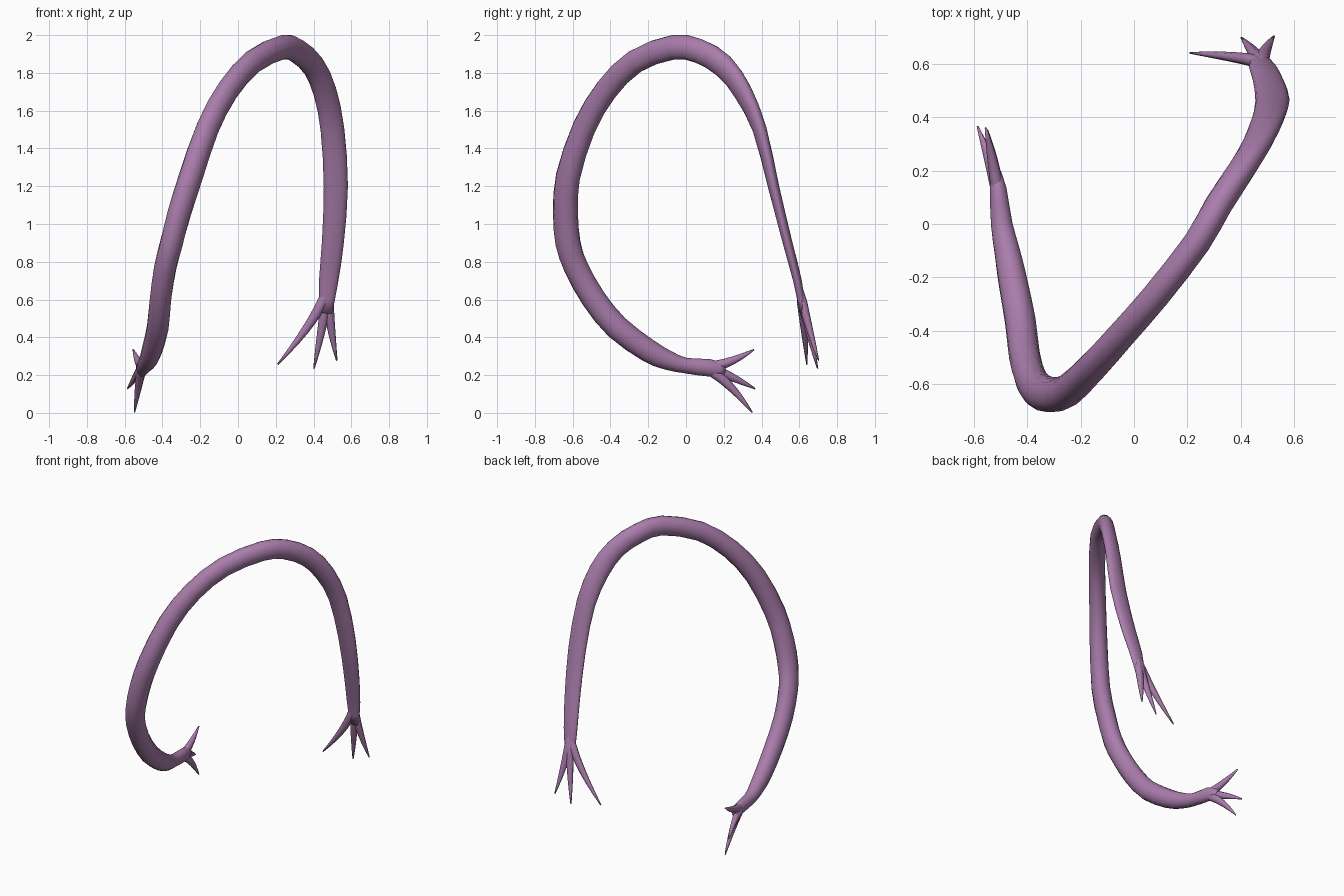
import bpy, bmesh, math
from mathutils import Vector

skin = bpy.data.materials.new("mauve")
skin.diffuse_color = (0.40, 0.205, 0.41, 1)


def refine(rows):
    """Insert one Catmull-Rom point between each pair of rows."""
    v = [Vector(r) for r in rows]
    out = []
    for i in range(len(v) - 1):
        before, after = v[max(i - 1, 0)], v[min(i + 2, len(v) - 1)]
        out += [v[i], (v[i] + v[i + 1]) * 0.5625 - (before + after) * 0.0625]
    return out + [v[-1]]


def sweep(name, rows, sides):
    """Elliptical tube: rows of x, y, z, wide radius, narrow radius, heading of the narrow axis."""
    bm = bmesh.new()
    pts = [Vector(r[:3]) for r in rows]
    rings = []
    for i, (p, r) in enumerate(zip(pts, rows)):
        t = (pts[min(i + 1, len(pts) - 1)] - pts[max(i - 1, 0)]).normalized()
        a = math.radians(r[5])
        n = Vector((math.cos(a), math.sin(a), 0))
        n = (n - t * n.dot(t)).normalized()
        w = t.cross(n)
        angles = [math.tau * k / sides for k in range(sides)]
        rings.append([bm.verts.new(p + w * r[3] * math.cos(f) + n * r[4] * math.sin(f)) for f in angles])
    for u, v in zip(rings, rings[1:]):
        for k in range(sides):
            m = (k + 1) % sides
            bm.faces.new((u[k], u[m], v[m], v[k]))
    bm.faces.new(rings[0][::-1])
    bm.faces.new(rings[-1])
    bmesh.ops.recalc_face_normals(bm, faces=bm.faces)
    for f in bm.faces:
        f.smooth = True
    me = bpy.data.meshes.new(name)
    bm.to_mesh(me)
    bm.free()
    me.materials.append(skin)
    bpy.context.collection.objects.link(bpy.data.objects.new(name, me))


# Long arched arm, from the low palm over the top to the hanging palm
arm = [
    (-0.52, 0.205, 0.222, 0.022, 0.018, 0),
    (-0.508, 0.13, 0.238, 0.046, 0.032, 0),
    (-0.495, 0.00, 0.25, 0.041, 0.041, 0),
    (-0.475, -0.10, 0.28, 0.052, 0.048, 0),
    (-0.456, -0.20, 0.33, 0.061, 0.054, 0),
    (-0.425, -0.365, 0.452, 0.065, 0.058, 0),
    (-0.41, -0.49, 0.605, 0.065, 0.058, -4),
    (-0.385, -0.582, 0.77, 0.066, 0.059, -12),
    (-0.352, -0.625, 0.90, 0.068, 0.06, -20),
    (-0.31, -0.638, 1.06, 0.068, 0.06, -30),
    (-0.25, -0.625, 1.25, 0.068, 0.06, -38),
    (-0.16, -0.54, 1.51, 0.066, 0.057, -43),
    (-0.053, -0.422, 1.71, 0.064, 0.054, -42),
    (0.08, -0.27, 1.86, 0.064, 0.053, -41),
    (0.235, -0.07, 1.935, 0.065, 0.052, -41),
    (0.315, 0.07, 1.915, 0.066, 0.052, -44),
    (0.40, 0.20, 1.835, 0.066, 0.049, -55),
    (0.46, 0.30, 1.70, 0.066, 0.044, -68),
    (0.50, 0.39, 1.50, 0.064, 0.036, -80),
    (0.518, 0.463, 1.20, 0.064, 0.03, -88),
    (0.502, 0.538, 0.90, 0.058, 0.026, -90),
    (0.48, 0.59, 0.70, 0.051, 0.023, -90),
    (0.465, 0.62, 0.53, 0.034, 0.018, -90),
]
sweep("arched_arm", refine(arm), 14)


def claws(hand, root, knuckle, tips, heading):
    """Tapering claws that bend from the shared root past the knuckle to each tip."""
    root, knuckle = Vector(root), Vector(knuckle)
    for i, tip in enumerate(tips):
        tip = Vector(tip)
        bend = knuckle.lerp(tip, 0.1)
        rows = []
        for k in range(9):
            t = k / 8
            p = root * (1 - t) ** 2 + bend * 2 * t * (1 - t) + tip * t * t
            r = 0.004 + 0.025 * (1 - t ** 2.5) * min(1, 0.5 + 2 * t)
            rows.append((*p, r, r * 0.85, heading))
        sweep(f"{hand}_claw_{i + 1}", rows, 8)


claws("low", (-0.505, 0.09, 0.243), (-0.515, 0.18, 0.228),
      [(-0.555, 0.36, 0.335), (-0.585, 0.365, 0.128), (-0.548, 0.35, 0.003)], 0)
claws("hanging", (0.477, 0.60, 0.67), (0.468, 0.62, 0.55),
      [(0.21, 0.64, 0.257), (0.402, 0.697, 0.235), (0.523, 0.702, 0.277)], -90)
